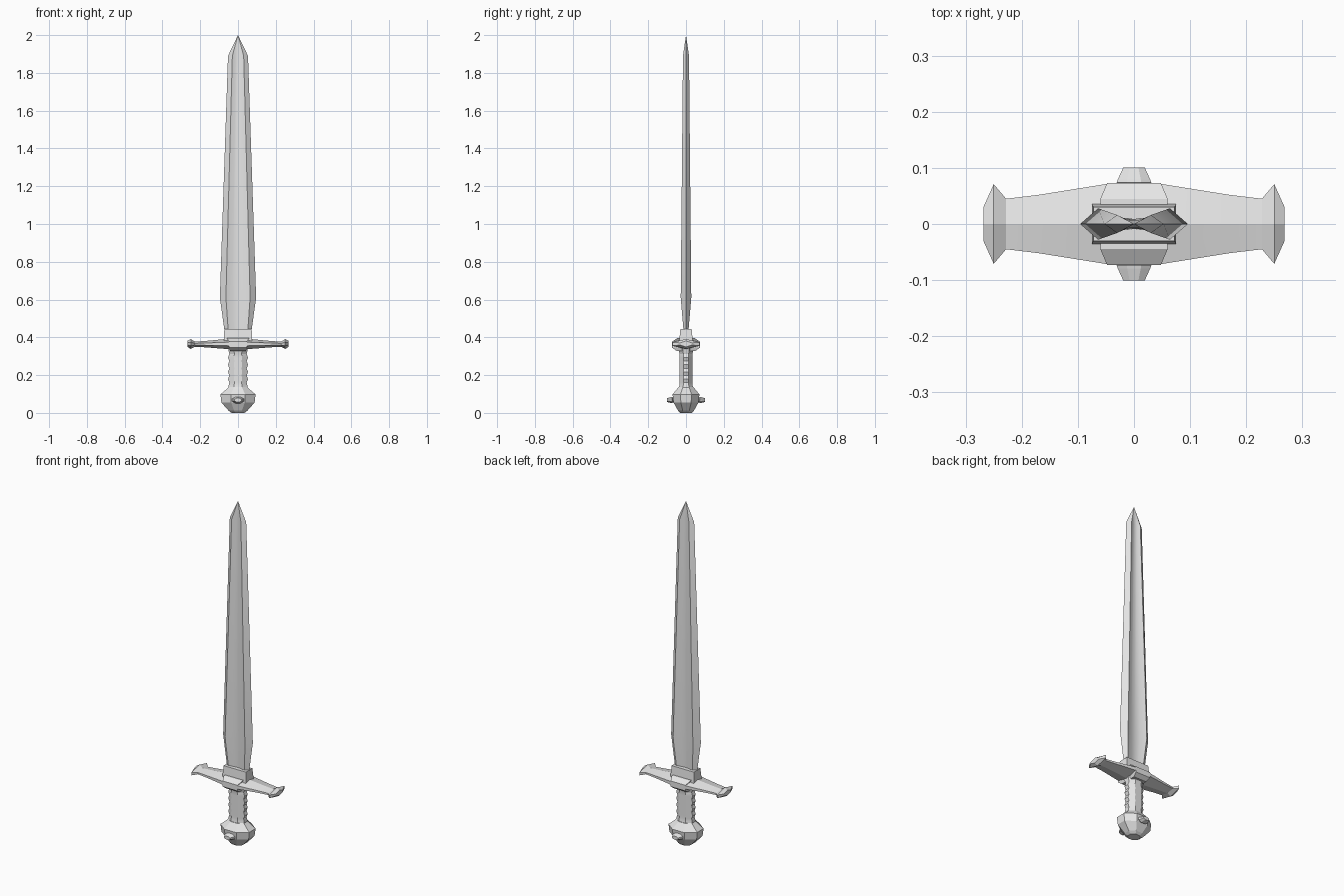
import bpy, bmesh, math

if "Cube" in bpy.data.objects:
    bpy.data.objects.remove(bpy.data.objects["Cube"])

steel = bpy.data.materials.new("grey_steel")
steel.diffuse_color = (0.8, 0.8, 0.8, 1)
steel.use_nodes = True
steel.node_tree.nodes["Principled BSDF"].inputs["Base Color"].default_value = steel.diffuse_color


def loft(name, rings, smooth=20):
    """Skin a list of closed rings, cap both ends and merge collapsed points."""
    bm = bmesh.new()
    rows = [[bm.verts.new(p) for p in ring] for ring in rings]
    n = len(rows[0])
    for a, b in zip(rows, rows[1:]):
        for i in range(n):
            j = (i + 1) % n
            bm.faces.new((a[i], a[j], b[j], b[i]))
    bm.faces.new(rows[0])
    bm.faces.new(rows[-1])
    bmesh.ops.remove_doubles(bm, verts=bm.verts, dist=0.0001)
    bmesh.ops.recalc_face_normals(bm, faces=bm.faces)
    mesh = bpy.data.meshes.new(name)
    bm.to_mesh(mesh)
    bm.free()
    mesh.materials.append(steel)
    ob = bpy.data.objects.new(name, mesh)
    bpy.context.collection.objects.link(ob)
    if smooth:
        bpy.ops.object.select_all(action='DESELECT')
        ob.select_set(True)
        bpy.context.view_layer.objects.active = ob
        bpy.ops.object.shade_smooth_by_angle(angle=math.radians(smooth))
    return ob


def oval(rx, ry, z, n=8):
    """Flat-sided ring whose flats touch the given half widths."""
    k = 1 / math.cos(math.pi / n)
    return [(rx * k * math.cos((i + .5) * 2 * math.pi / n),
             ry * k * math.sin((i + .5) * 2 * math.pi / n), z) for i in range(n)]


def rect(rx, ry, z):
    return [(-rx, -ry, z), (rx, -ry, z), (rx, ry, z), (-rx, ry, z)]


# Blade: sharp edges, two ridges and a shallow central groove on each face
def blade_ring(z, w, ridge, t, groove):
    half = [(w, 0), (ridge, t), (ridge * .45, groove * 1.35), (0, groove),
            (-ridge * .45, groove * 1.35), (-ridge, t)]
    return [(x, y, z) for x, y in half] + [(-x, -y, z) for x, y in half]


loft("blade", [
    blade_ring(0.41, 0.068, 0.050, 0.011, 0.006),
    blade_ring(0.61, 0.096, 0.064, 0.028, 0.009),
    blade_ring(1.89, 0.053, 0.030, 0.016, 0.006),
    blade_ring(2.00, 0, 0, 0, 0)])

# Collar holding the blade
loft("collar", [rect(.075, .036, .375), rect(.075, .034, .40), rect(.072, .030, .445)], 0)

# Block in the middle of the guard
loft("guard_block", [rect(.042, .050, .328), rect(.048, .073, .345),
                     rect(.048, .073, .378), rect(.060, .045, .396)], 0)


# Crossguard: six-sided section with a ridge along the top and the bottom
def guard_ring(x, w, low, high):
    zc, h = (low + high) / 2, (high - low) / 2
    return [(x, 0, high), (x, w, zc + h * .35), (x, w, zc - h * .35),
            (x, 0, low), (x, -w, zc - h * .35), (x, -w, zc + h * .35)]


arm = [(.045, .072, .337, .393), (.17, .052, .347, .381), (.228, .045, .350, .377),
       (.250, .071, .339, .391), (.268, .031, .349, .381)]
loft("crossguard", [guard_ring(-x, w, a, b) for x, w, a, b in reversed(arm)]
     + [guard_ring(*s) for s in arm], 12)

# Grip: eight sides, finger ripples along the narrow edges, flared ends
grip = [oval(.052, .040, .125), oval(.050, .035, .145)]
for i in range(9):
    grip.append(oval(.046 + (.007 if i % 2 else 0), .034, .160 + i * .019))
grip += [oval(.050, .038, .328), oval(.052, .040, .342)]
loft("grip", grip)

# Pommel: faceted bulb
loft("pommel", [oval(.034, .030, 0), oval(.050, .042, .012), oval(.088, .066, .055),
                oval(.093, .071, .098), oval(.060, .048, .126), oval(.050, .040, .136)], 0)

# Studs on the front and the back of the pommel
for side, name in ((-1, "front_stud"), (1, "back_stud")):
    rings = []
    for rx, rz, y in ((.022, .012, .055), (.022, .012, .070), (.031, .017, .074),
                      (.029, .016, .079), (.019, .010, .101)):
        rings.append([(x, side * y, .068 + z) for x, z, _ in oval(rx, rz, 0)])
    loft(name, rings, 0)
